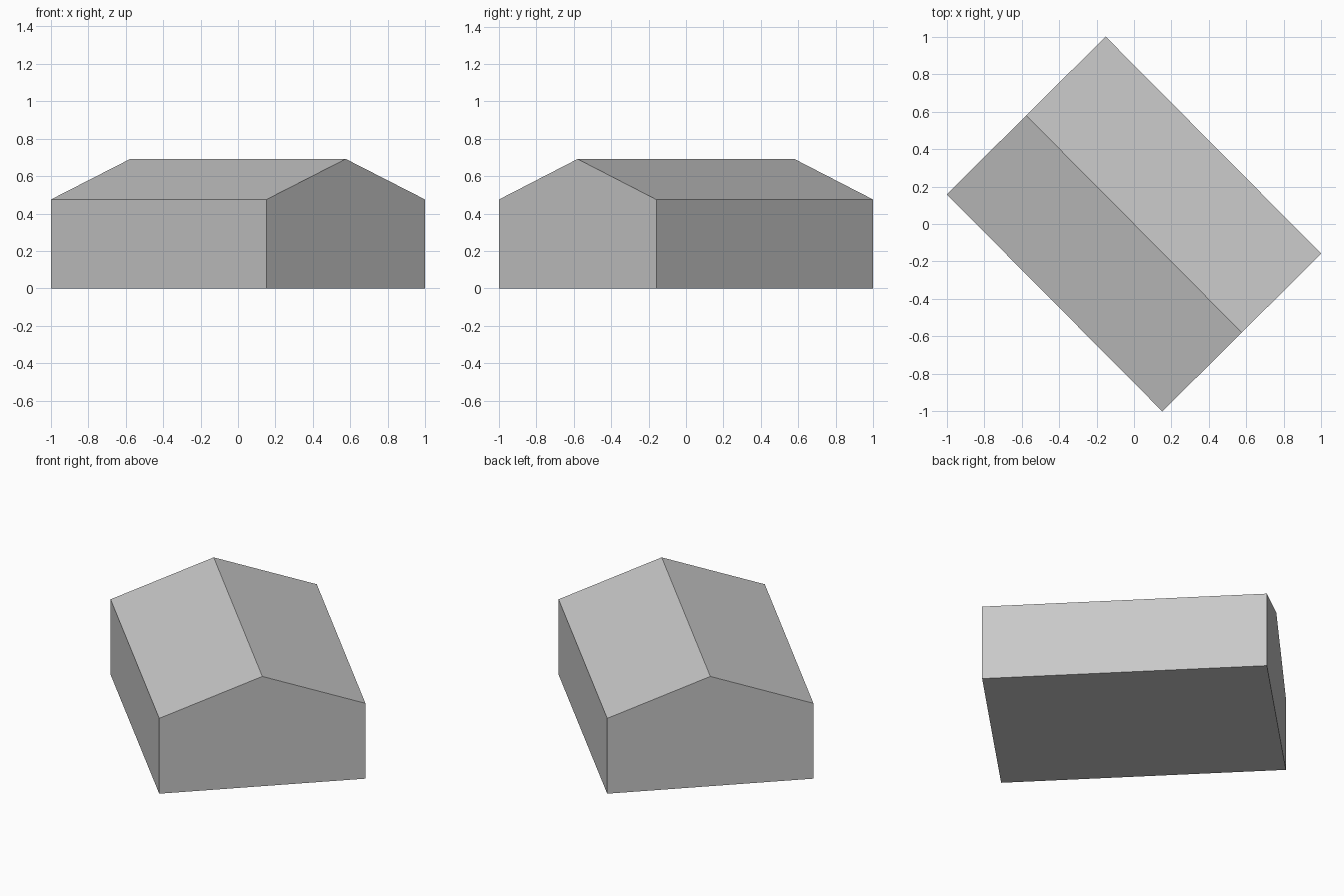
import bpy
import bmesh
from math import radians
from mathutils import Matrix, Vector

cube = bpy.data.objects.get("Cube")
if cube:
    bpy.data.objects.remove(cube, do_unlink=True)

HALF_LENGTH, HALF_WIDTH = 0.817, 0.598
EAVE, RIDGE = 0.475, 0.692
TURN = radians(-45.2)

# Single plain grey
grey = bpy.data.materials.new("plain grey")
grey.use_nodes = True
colour = (0.58, 0.58, 0.58, 1)
grey.diffuse_color = colour
grey.node_tree.nodes["Principled BSDF"].inputs["Base Color"].default_value = colour

# Gable end profile, extruded along the ridge
profile = [(-HALF_WIDTH, 0), (HALF_WIDTH, 0), (HALF_WIDTH, EAVE),
           (0, RIDGE), (-HALF_WIDTH, EAVE)]
bm = bmesh.new()
gable = bm.faces.new([bm.verts.new((-HALF_LENGTH, y, z)) for y, z in profile])
extruded = bmesh.ops.extrude_face_region(bm, geom=[gable], use_keep_orig=True)
far_verts = [v for v in extruded["geom"] if isinstance(v, bmesh.types.BMVert)]
bmesh.ops.translate(bm, verts=far_verts, vec=Vector((2 * HALF_LENGTH, 0, 0)))
bmesh.ops.recalc_face_normals(bm, faces=bm.faces)

# Turn the building diagonally on the ground
bmesh.ops.transform(bm, matrix=Matrix.Rotation(TURN, 4, "Z"), verts=bm.verts)

mesh = bpy.data.meshes.new("gabled_building")
bm.to_mesh(mesh)
bm.free()
mesh.materials.append(grey)
building = bpy.data.objects.new("gabled_building", mesh)
bpy.context.collection.objects.link(building)
